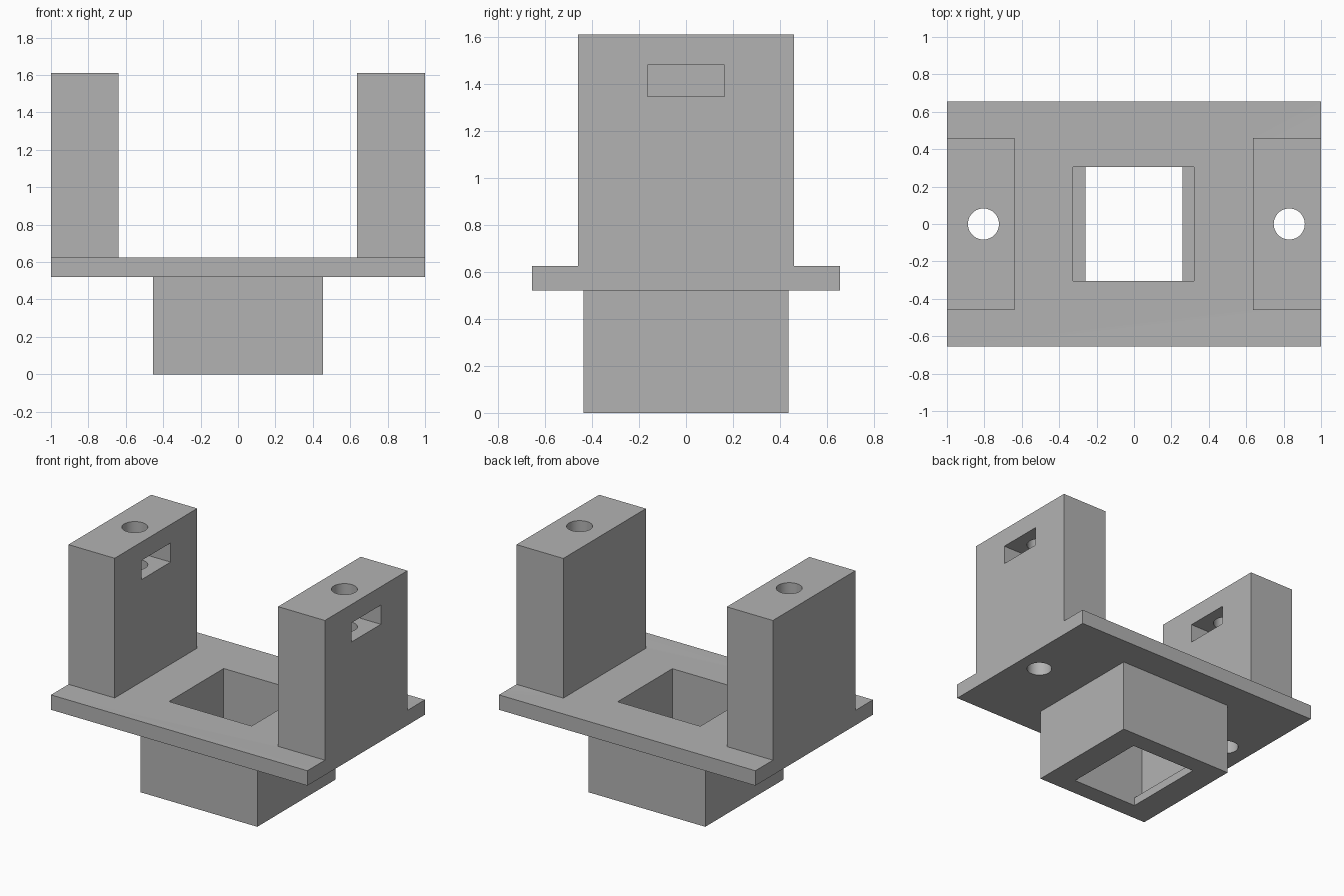
import bpy

# Remove the default cube
if "Cube" in bpy.data.objects:
    bpy.data.objects.remove(bpy.data.objects["Cube"], do_unlink=True)

# Material
GREY = (0.45, 0.45, 0.45, 1)
grey = bpy.data.materials.new("plain_grey")
grey.use_nodes = True
grey.diffuse_color = GREY
grey.node_tree.nodes["Principled BSDF"].inputs["Base Color"].default_value = GREY


def box(name, low, high):
    """Box between two corners."""
    centre = [(a + b) / 2 for a, b in zip(low, high)]
    bpy.ops.mesh.primitive_cube_add(size=1, location=centre)
    obj = bpy.context.object
    obj.name = name
    obj.scale = [b - a for a, b in zip(low, high)]
    bpy.ops.object.transform_apply(location=True, rotation=False, scale=True)
    obj.data.materials.append(grey)
    return obj


def combine(target, tool, operation):
    """Apply a boolean and discard the tool."""
    tool.hide_render = True
    mod = target.modifiers.new(operation.lower(), "BOOLEAN")
    mod.operation = operation
    mod.solver = "EXACT"
    mod.object = tool
    bpy.context.view_layer.objects.active = target
    bpy.ops.object.modifier_apply(modifier=mod.name)
    bpy.data.objects.remove(tool, do_unlink=True)


plate_bottom, plate_top, top = 0.52, 0.625, 1.61
overlap = 0.05

# Base plate with the square socket below
bracket = box("mounting_bracket", (-1, -0.655, plate_bottom), (1, 0.655, plate_top))
socket = box("socket", (-0.455, -0.435, 0), (0.455, 0.435, plate_bottom + overlap))
combine(bracket, socket, "UNION")

# Two upright posts
for name, x0, x1 in (("right_post", -1, -0.64), ("left_post", 0.635, 1)):
    post = box(name, (x0, -0.46, plate_top - overlap), (x1, 0.46, top))
    combine(bracket, post, "UNION")

# Socket opening, narrowed by a lip at the bottom
lip = 0.06
combine(bracket, box("wide_opening", (-0.325, -0.305, lip), (0.32, 0.305, 1)), "DIFFERENCE")
combine(bracket, box("lip_opening", (-0.26, -0.305, -0.1), (0.26, 0.305, lip + overlap)), "DIFFERENCE")

# Screw holes through the posts, and nut slots open towards +x
for hole_x, face_x in ((-0.805, -0.64), (0.83, 1)):
    slot = box("nut_slot", (face_x - 0.33, -0.163, 1.345), (face_x + 0.1, 0.163, 1.48))
    combine(bracket, slot, "DIFFERENCE")
    bpy.ops.mesh.primitive_cylinder_add(vertices=64, radius=0.083, depth=2, location=(hole_x, 0, 1.1))
    hole = bpy.context.object
    hole.data.materials.append(grey)
    combine(bracket, hole, "DIFFERENCE")

# Smooth only the round holes
bpy.ops.object.select_all(action="DESELECT")
bracket.select_set(True)
bpy.context.view_layer.objects.active = bracket
bpy.ops.object.shade_smooth_by_angle()
